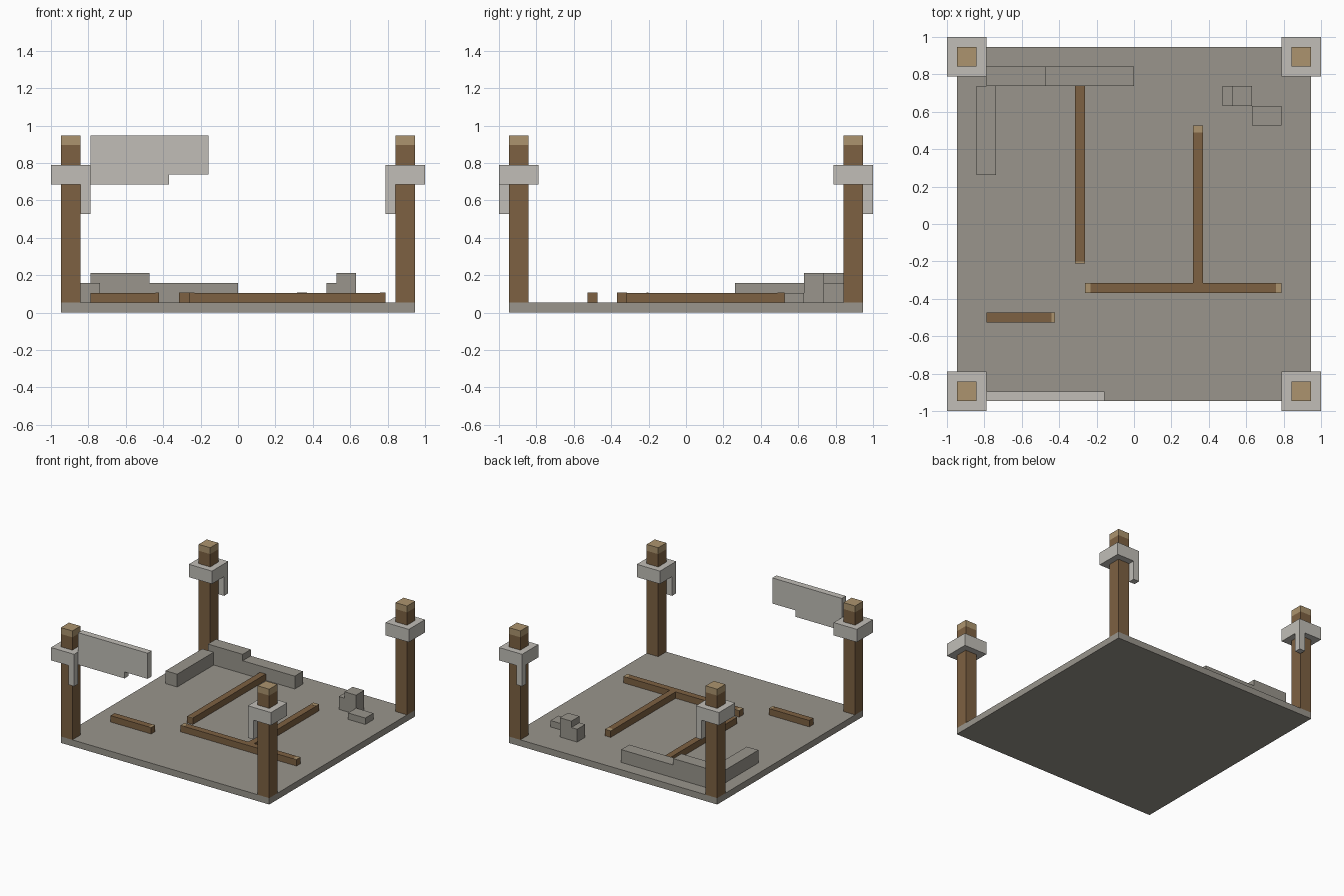
import bpy, bmesh
from mathutils import Vector

if "Cube" in bpy.data.objects:
    bpy.data.objects.remove(bpy.data.objects["Cube"])

U = 1 / 19  # the whole model sits on a grid of 1/19


def material(name, rgb):
    m = bpy.data.materials.new(name)
    m.diffuse_color = (*rgb, 1)
    m.use_nodes = True
    m.node_tree.nodes["Principled BSDF"].inputs["Base Color"].default_value = m.diffuse_color
    return m


DARK_STONE = material("dark stone", (0.319, 0.300, 0.262))
PALE_STONE = material("pale stone", (0.533, 0.515, 0.474))
BARK = material("brown wood", (0.205, 0.119, 0.054))
CUT_WOOD = material("cut wood", (0.413, 0.296, 0.156))


def box(name, mat, x, y, z):
    """Box from (min, max) ranges in grid units."""
    bm = bmesh.new()
    bmesh.ops.create_cube(bm, size=1)
    for v in bm.verts:
        v.co = Vector([(r[0] + r[1]) / 2 + c * (r[1] - r[0])
                       for c, r in zip(v.co, (x, y, z))]) * U
    me = bpy.data.meshes.new(name)
    bm.to_mesh(me)
    bm.free()
    me.materials.append(mat)
    ob = bpy.data.objects.new(name, me)
    bpy.context.collection.objects.link(ob)
    return ob


def span(side, a, b):
    return tuple(sorted((side * a, side * b)))


# Floor slab
box("floor_slab", DARK_STONE, (-18, 18), (-18, 18), (0, 1))

# Corner posts with cut tips, stone collars and hanging strips
for sx, nx in ((-1, "left"), (1, "right")):
    for sy, ny in ((-1, "front"), (1, "back")):
        n = f"{ny}_{nx}_"
        px, py = span(sx, 16, 18), span(sy, 16, 18)
        box(n + "post", BARK, px, py, (1, 17))
        box(n + "post_tip", CUT_WOOD, px, py, (17, 18))
        box(n + "collar", PALE_STONE, span(sx, 15, 19), span(sy, 15, 19), (13, 15))
        box(n + "collar_strip", PALE_STONE, span(sx, 15, 16), span(sy, 18, 19), (10, 13))

# Broken wall panel at the front left
box("wall_panel", PALE_STONE, (-15, -3), (-18, -17), (14, 18))
box("wall_panel_lower", PALE_STONE, (-15, -7), (-18, -17), (13, 14))

# Ruined wall stones on the floor
stones = [
    ("left_wall_stub", (-16, -14), (5, 14), 3),
    ("back_wall_high", (-15, -9), (14, 16), 4),
    ("back_wall_low", (-9, 0), (14, 16), 3),
    ("rubble_step", (9, 10), (12, 14), 3),
    ("rubble_block", (10, 12), (12, 14), 4),
    ("rubble_flat", (12, 15), (10, 12), 2),
]
for n, x, y, top in stones:
    box(n, DARK_STONE, x, y, (1, top))

# Fallen beams
beams = [
    ("beam_left", (-6, -5), (-4, 14)),
    ("beam_right", (6, 7), (-6, 10)),
    ("beam_cross", (-5, 15), (-7, -6)),
    ("beam_short", (-15, -8), (-10, -9)),
]
for n, x, y in beams:
    box(n, BARK, x, y, (1, 2))

# Cut wood patches on the beam ends
patches = [
    ("beam_left_patch", (-6, -5), (-4, -3.8)),
    ("beam_right_patch", (6, 7), (9.3, 10)),
    ("beam_cross_patch_left", (-5, -4.4), (-7, -6)),
    ("beam_cross_patch_right", (14.4, 15), (-7, -6)),
    ("beam_short_patch", (-8.4, -8), (-10, -9)),
]
for n, x, y in patches:
    box(n, CUT_WOOD, x, y, (1.98, 2.02))
